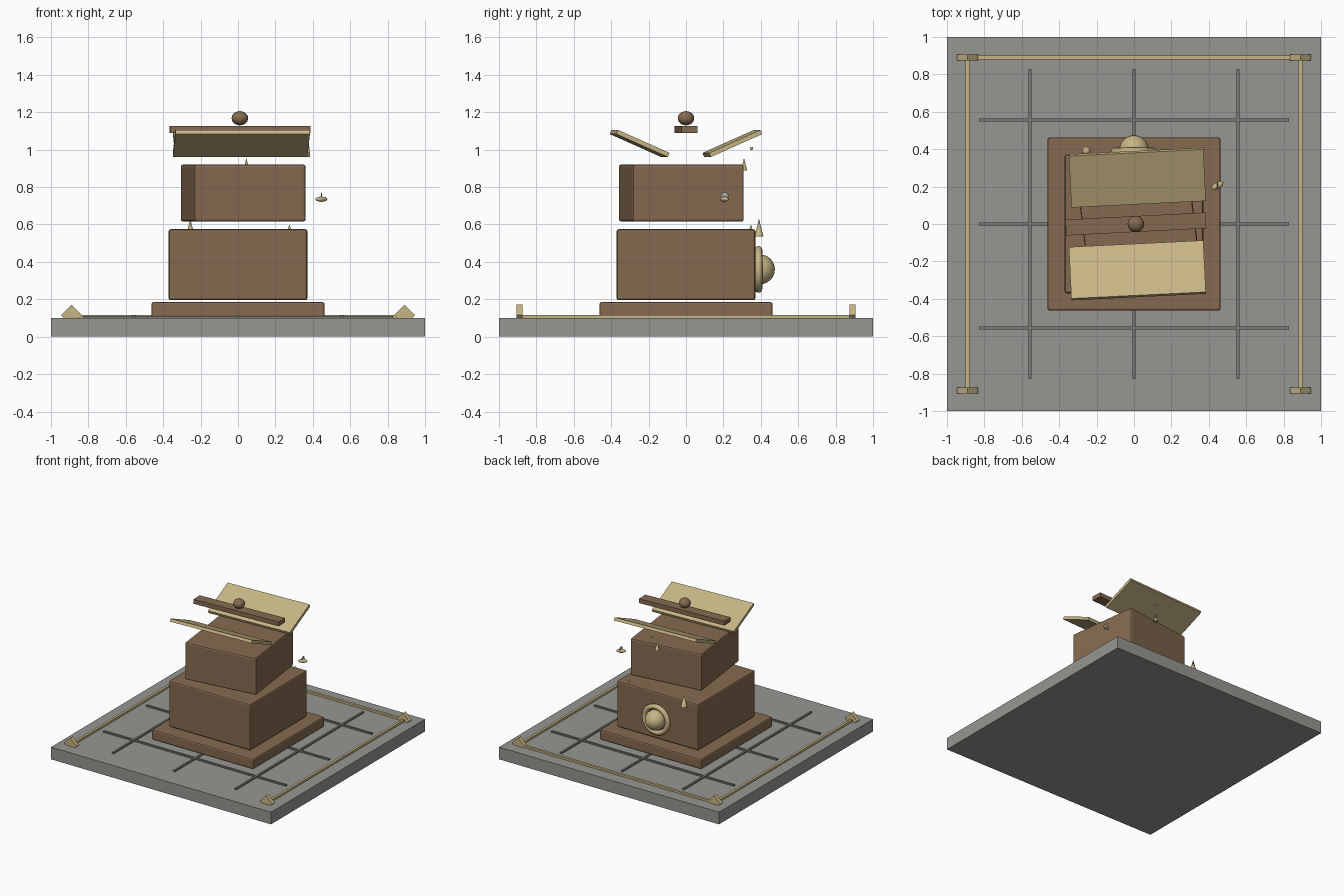
import bpy, math

if "Cube" in bpy.data.objects:
    bpy.data.objects.remove(bpy.data.objects["Cube"])

def material(name, rgb):
    m = bpy.data.materials.new(name)
    lin = [((c / 255 + 0.055) / 1.055) ** 2.4 for c in rgb]
    m.diffuse_color = (*lin, 1)
    m.use_nodes = True
    m.node_tree.nodes["Principled BSDF"].inputs["Base Color"].default_value = m.diffuse_color
    return m

STONE = material("grey_stone", (150, 150, 145))
GROOVE = material("dark_grey_joint", (122, 122, 119))
WOOD = material("brown_wood", (133, 106, 80))
STRAW = material("pale_straw", (200, 181, 133))
WING = material("pale_wing", (165, 172, 175))

def finish(name, mat, smooth=False):
    ob = bpy.context.object
    ob.name = name
    ob.data.materials.append(mat)
    if smooth:
        bpy.ops.object.shade_smooth_by_angle(angle=math.radians(40))
    return ob

def box(name, mat, loc, size, rot=(0, 0, 0), bevel=0):
    bpy.ops.mesh.primitive_cube_add(size=1, location=loc,
                                    rotation=[math.radians(a) for a in rot])
    ob = bpy.context.object
    ob.scale = size
    bpy.ops.object.transform_apply(location=False, rotation=False, scale=True)
    if bevel:
        b = ob.modifiers.new("bevel", 'BEVEL')
        b.width, b.segments = bevel, 2
    return finish(name, mat)

def ball(name, mat, loc, radii, rot=(0, 0, 0), seg=24):
    bpy.ops.mesh.primitive_uv_sphere_add(segments=seg, ring_count=seg // 2, radius=1, location=loc,
                                         rotation=[math.radians(a) for a in rot])
    bpy.context.object.scale = radii
    return finish(name, mat, True)

def spike(name, loc, radius, height):
    # loc is the centre of the spike's base
    bpy.ops.mesh.primitive_cone_add(vertices=12, radius1=radius, radius2=0, depth=height,
                                    location=(loc[0], loc[1], loc[2] + height / 2))
    return finish(name, STRAW, True)

# Paved slab with raised joints
box("slab", STONE, (0, 0, 0.05), (2, 2, 0.1))
for p in (-0.556, 0, 0.556):
    box("joint_lengthwise", GROOVE, (p, 0, 0.105), (0.016, 1.66, 0.014))
    box("joint_crosswise", GROOVE, (0, p, 0.105), (1.66, 0.016, 0.0136))

# Border rails on three sides, with tilted corner blocks
for s in (-1, 1):
    box("side_rail", STRAW, (s * 0.89, 0, 0.108), (0.02, 1.78, 0.016))
    for t in (-1, 1):
        box("corner_block", STRAW, (s * 0.89, t * 0.89, 0.115), (0.079, 0.033, 0.079), (0, 45, 0))
box("back_rail", STRAW, (0, 0.89, 0.108), (1.78, 0.02, 0.016))

# Plinth and the two stacked boxes, the upper one twisted
box("plinth", WOOD, (0, 0, 0.1425), (0.925, 0.925, 0.085), bevel=0.012)
box("lower_box", WOOD, (0, 0, 0.385), (0.742, 0.742, 0.38), bevel=0.012)
box("upper_box", WOOD, (0.028, -0.025, 0.768), (0.6, 0.6, 0.305), (0, 0, 7.2), bevel=0.012)

# Lifted roof panels, ridge bar and knob
for s in (-1, 1):
    box("roof_panel", STRAW, (0.018, s * 0.248, 1.033), (0.72, 0.302, 0.024), (s * 24, 0, 2.8))
box("ridge_bar", WOOD, (0.01, 0, 1.108), (0.75, 0.085, 0.036), (0, 0, 2.9))
ball("knob", WOOD, (0.01, 0, 1.168), (0.044, 0.044, 0.038))

# Round medallion on the back
bpy.ops.mesh.primitive_torus_add(major_radius=0.105, minor_radius=0.02, major_segments=40,
                                 minor_segments=12, location=(0, 0.388, 0.36),
                                 rotation=(math.pi / 2, 0, 0))
finish("medallion_ring", STRAW, True)
ball("medallion_dome", STRAW, (0, 0.395, 0.36), (0.08, 0.08, 0.08))

# Small hovering spikes and seed-like flyer
spike("large_spike", (-0.255, 0.39, 0.535), 0.024, 0.097)
spike("middle_spike", (0.045, 0.31, 0.888), 0.017, 0.067)
spike("small_spike", (0.275, 0.347, 0.565), 0.011, 0.035)
ball("speck", STRAW, (0.07, 0.35, 1.006), (0.009, 0.009, 0.008), seg=12)
ball("flyer_body", STRAW, (0.446, 0.205, 0.735), (0.036, 0.018, 0.014), (0, 0, 30), seg=16)
ball("flyer_wing", WING, (0.446, 0.207, 0.755), (0.003, 0.02, 0.017), (0, 0, 0), seg=16)
